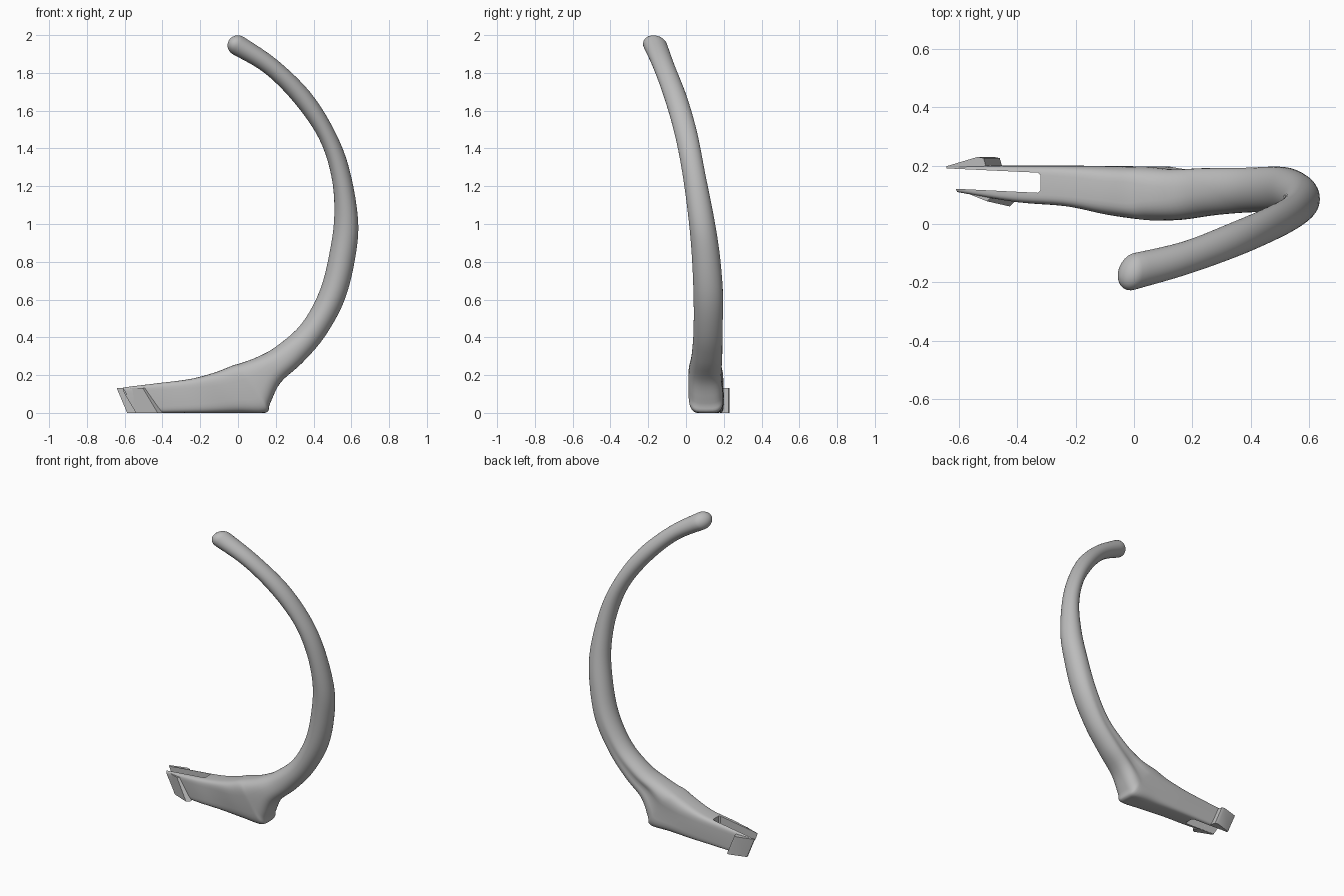
import bpy, bmesh, math
from mathutils import Vector

old = bpy.data.objects.get("Cube")
if old:
    bpy.data.objects.remove(old, do_unlink=True)

grey = bpy.data.materials.new("plain grey")
grey.use_nodes = True
grey.diffuse_color = (0.5, 0.5, 0.5, 1)
grey.node_tree.nodes["Principled BSDF"].inputs["Base Color"].default_value = (0.5, 0.5, 0.5, 1)


def make_object(name, bm):
    bmesh.ops.recalc_face_normals(bm, faces=bm.faces)
    mesh = bpy.data.meshes.new(name)
    bm.to_mesh(mesh)
    bm.free()
    mesh.materials.append(grey)
    obj = bpy.data.objects.new(name, mesh)
    bpy.context.collection.objects.link(obj)
    return obj


def select_only(obj):
    bpy.ops.object.select_all(action='DESELECT')
    obj.select_set(True)
    bpy.context.view_layer.objects.active = obj


def catmull(a, b, c, d, t):
    return 0.5 * (2*b + (c - a)*t + (2*a - 5*b + 4*c - d)*t*t + (3*b - a - 3*c + d)*t**3)


def leaning_prism(name, plan, z0, z1, lean=0.0, dy=0.0):
    """Plan outline extruded upward, its top moved toward -x and +y."""
    bm = bmesh.new()
    low, high = [[bm.verts.new((x - lean*z, y + dy*k, z)) for x, y in plan]
                 for k, z in enumerate((z0, z1))]
    bm.faces.new(low)
    bm.faces.new(high)
    for i in range(len(plan)):
        j = (i + 1) % len(plan)
        bm.faces.new((low[i], low[j], high[j], high[i]))
    return make_object(name, bm)


# Sections from tip to foot: inner x, z, outer x, z, front y, back y, squareness
SECTIONS = [
    (-.03, 1.9, .03, 1.99, -.225, -.1, 2),
    (.14, 1.8, .205, 1.87, -.175, -.06, 2),
    (.3, 1.64, .38, 1.7, -.115, .005, 2),
    (.43, 1.45, .505, 1.505, -.06, .06, 2),
    (.495, 1.25, .587, 1.3, -.02, .1, 2),
    (.51, 1.05, .635, 1.03, .012, .147, 2),
    (.487, .86, .622, .83, .03, .178, 2),
    (.434, .65, .565, .6, .04, .2, 2),
    (.335, .47, .46, .405, .04, .2, 2),
    (.2, .35, .34, .265, .03, .2, 2.2),
    (.1, .295, .225, .16, .015, .195, 2.6),
    (.02, .265, .17, .05, .012, .2, 3.2),
    (-.03, .25, .145, 0, .015, .2, 4),
    (-.12, .215, 0, 0, .03, .2, 4),
    (-.25, .18, -.17, 0, .06, .2, 5),
    (-.42, .158, -.35, 0, .075, .2, 6),
    (-.61, .135, -.54, 0, .108, .2, 8),
]
SIDES, STEPS = 40, 5


def ring_points(s, groove=0.0):
    inner, outer = Vector((s[0], 0, s[1])), Vector((s[2], 0, s[3]))
    mid, half = (inner + outer) / 2, (outer - inner) / 2
    y_mid, y_half = (s[4] + s[5]) / 2, (s[5] - s[4]) / 2
    pts = []
    for k in range(SIDES):
        a = math.tau * k / SIDES
        c, d = math.cos(a), math.sin(a)
        u = math.copysign(abs(c) ** (2 / s[6]), c)
        v = math.copysign(abs(d) ** (2 / s[6]), d)
        if v > 0:
            v *= 1 - groove * math.exp(-(u / .35) ** 2)
        p = mid + half * u
        pts.append(Vector((p.x, y_mid + y_half * v, max(p.z, 0))))
    return pts


# Curved arm flowing into the foot
rings = []
last = len(SECTIONS) - 1
for i in range(last):
    quad = [SECTIONS[min(max(i + n, 0), last)] for n in (-1, 0, 1, 2)]
    for step in range(STEPS):
        t = step / STEPS
        s = [catmull(*vals, t) for vals in zip(*quad)]
        fade = max(0, 1 - abs(i + t - 10) / 4)
        rings.append(ring_points(s, .2 * fade))
rings.append(ring_points(SECTIONS[-1]))

# Domed tip
tip = rings[0]
centre = sum(tip, Vector()) / SIDES
forward = Vector((-.8, -.3, .5)).normalized() * .058
dome = []
for n in range(7, 0, -1):
    a = math.pi / 2 * n / 7.3
    dome.append([centre + (p - centre) * math.cos(a) + forward * math.sin(a) for p in tip])
rings = dome + rings

bm = bmesh.new()
loops = [[bm.verts.new(p) for p in r] for r in rings]
for a, b in zip(loops, loops[1:]):
    for k in range(SIDES):
        j = (k + 1) % SIDES
        bm.faces.new((a[k], a[j], b[j], b[k]))
bm.faces.new(loops[0])
bm.faces.new(loops[-1])
body = make_object("curved_arm_and_foot", bm)

# Wedge shaped tabs on the prongs
front_tab = leaning_prism("front_prong_tab",
                          [(-.54, .106), (-.425, .06), (-.4, .085), (-.45, .11), (-.54, .115)],
                          0, .132, .6, .018)
back_tab = leaning_prism("back_prong_tab",
                         [(-.587, .187), (-.587, .198), (-.48, .23), (-.46, .226), (-.45, .19)],
                         0, .132, .42)

# Slot between the prongs
slot = leaning_prism("slot_cutter",
                     [(-.8, .13), (-.33, .107), (-.32, .115), (-.32, .168), (-.33, .176), (-.8, .198)],
                     -.2, .5)
slot.hide_render = True
for obj in (body, front_tab, back_tab):
    select_only(obj)
    cut = obj.modifiers.new("slot", 'BOOLEAN')
    cut.operation = 'DIFFERENCE'
    cut.object = slot
    cut.solver = 'EXACT'
    bpy.ops.object.modifier_apply(modifier=cut.name)
    bpy.ops.object.shade_smooth_by_angle(angle=math.radians(35))
bpy.data.objects.remove(slot, do_unlink=True)
